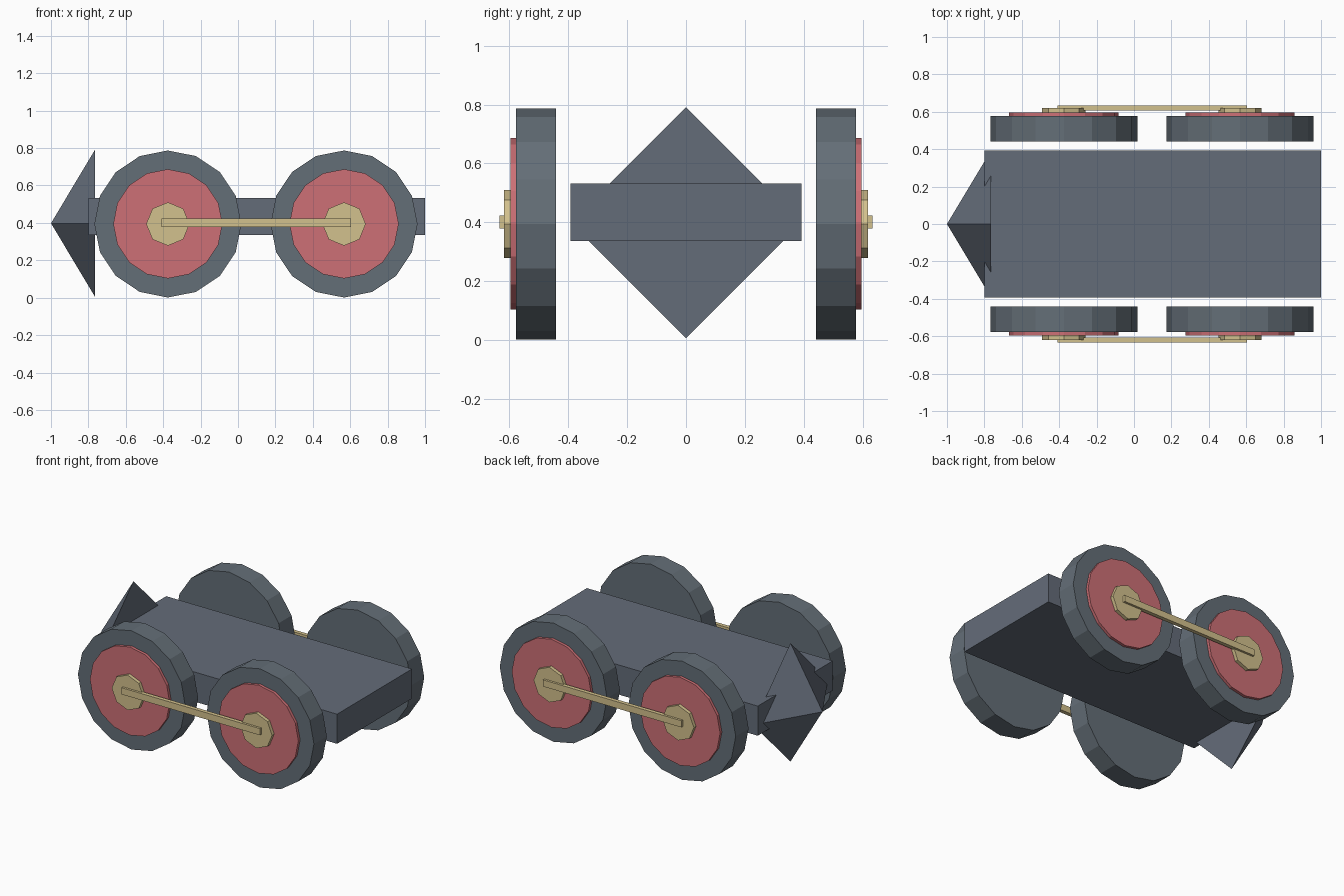
import bpy
import math
from mathutils import Matrix

if "Cube" in bpy.data.objects:
    bpy.data.objects.remove(bpy.data.objects["Cube"])


def material(name, rgb):
    m = bpy.data.materials.new(name)
    m.diffuse_color = (*rgb, 1.0)
    m.use_nodes = True
    m.node_tree.nodes["Principled BSDF"].inputs["Base Color"].default_value = m.diffuse_color
    return m


SLATE = material("slate_body", (0.127, 0.150, 0.191))
TYRE = material("slate_wheel", (0.127, 0.156, 0.184))
RED = material("muted_red", (0.610, 0.162, 0.181))
BRASS = material("pale_brass", (0.651, 0.533, 0.266))


def finish(name, mat):
    ob = bpy.context.object
    ob.name = name
    ob.data.materials.append(mat)
    return ob


def box(name, lo, hi, mat):
    bpy.ops.mesh.primitive_cube_add(size=1)
    ob = finish(name, mat)
    size = [h - l for l, h in zip(lo, hi)]
    mid = [(h + l) / 2 for l, h in zip(lo, hi)]
    ob.data.transform(Matrix.Translation(mid) @ Matrix.Diagonal((*size, 1)))
    return ob


def disc(name, x, z, radius, y0, y1, sides, mat):
    """Cylinder along y with a vertex pointing straight up."""
    bpy.ops.mesh.primitive_cylinder_add(vertices=sides, radius=radius, depth=abs(y1 - y0))
    ob = finish(name, mat)
    ob.data.transform(Matrix.Translation((x, (y0 + y1) / 2, z))
                      @ Matrix.Rotation(math.radians(90), 4, 'X'))
    return ob


# Chassis slab
box("chassis", (-0.80, -0.392, 0.336), (1.0, 0.392, 0.532), SLATE)

# Four-sided pointed plough at the nose, tip towards -x
bpy.ops.mesh.primitive_cone_add(vertices=4, radius1=0.392, radius2=0, depth=0.235)
plough = finish("plough", SLATE)
plough.data.transform(Matrix.Translation((-0.8825, 0, 0.398))
                      @ Matrix.Rotation(math.radians(-90), 4, 'Y'))

# Wheels, red faces, hubs and coupling rods on both sides
for side, s in (("front", -1), ("back", 1)):
    for end, x in (("left", -0.375), ("right", 0.567)):
        tag = f"{side}_{end}"
        disc(f"wheel_{tag}", x, 0.394, 0.393, s * 0.442, s * 0.577, 16, TYRE)
        disc(f"wheel_face_{tag}", x, 0.395, 0.292, s * 0.56, s * 0.596, 16, RED)
        disc(f"hub_{tag}", x, 0.394, 0.116, s * 0.58, s * 0.619, 8, BRASS)
    y0, y1 = sorted((s * 0.608, s * 0.634))
    box(f"coupling_rod_{side}", (-0.41, y0, 0.379), (0.604, y1, 0.423), BRASS)
